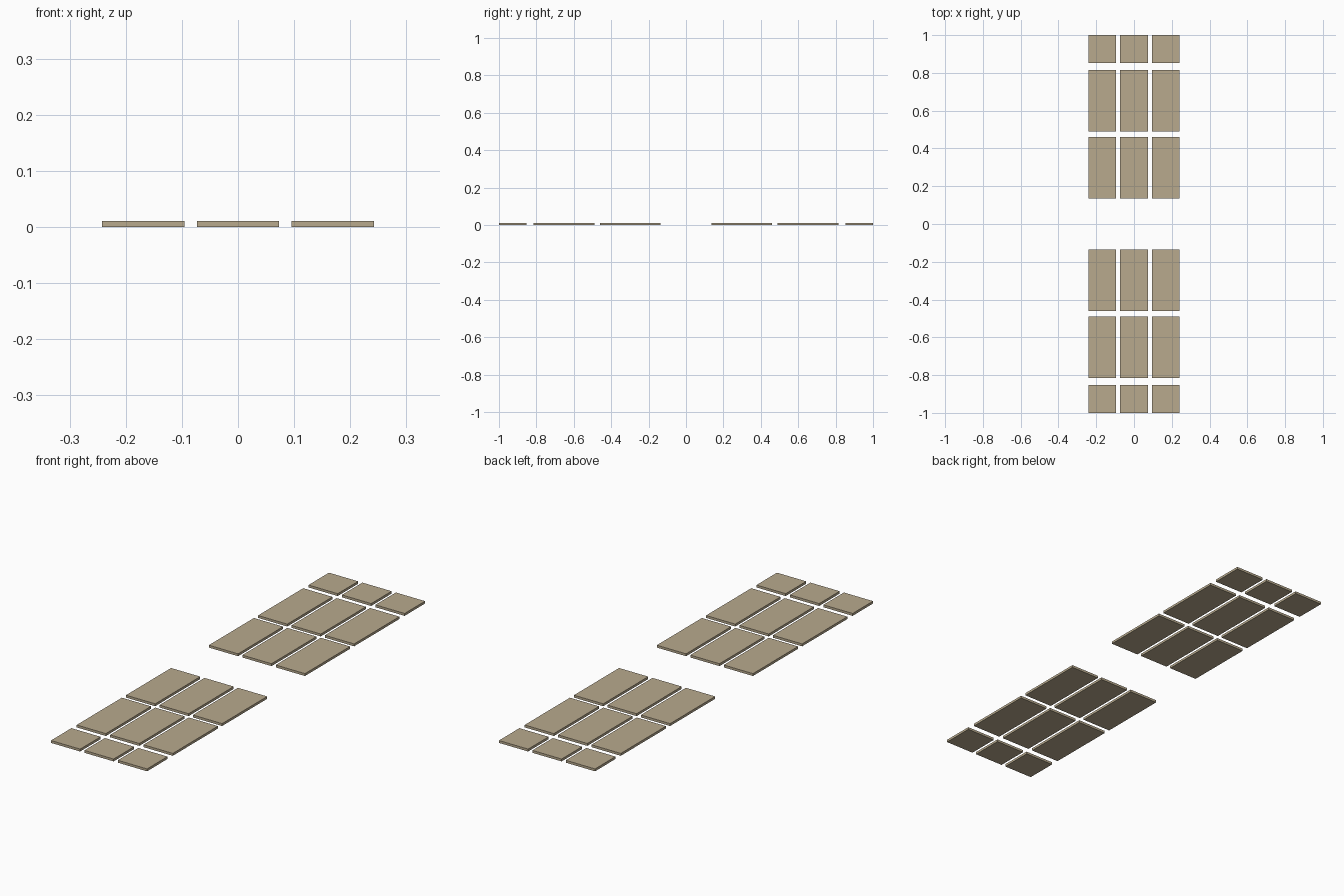
import bpy
import bmesh

if "Cube" in bpy.data.objects:
    bpy.data.objects.remove(bpy.data.objects["Cube"])

THICK = 0.011
COLUMNS = {"left": (-0.242, -0.095), "middle": (-0.0735, 0.0735), "right": (0.095, 0.242)}
ROWS = {"inner": (0.136, 0.460), "centre": (0.490, 0.815), "outer_square": (0.853, 1.0)}

stone = bpy.data.materials.new("tan_stone")
stone.diffuse_color = (0.48, 0.40, 0.27, 1)
stone.use_nodes = True
stone.node_tree.nodes["Principled BSDF"].inputs["Base Color"].default_value = stone.diffuse_color


def slab(name, x, y):
    """Flat rectangular slab standing on z = 0."""
    bm = bmesh.new()
    bmesh.ops.create_cube(bm, size=1)
    bmesh.ops.scale(bm, vec=(x[1] - x[0], y[1] - y[0], THICK), verts=bm.verts)
    mesh = bpy.data.meshes.new(name)
    bm.to_mesh(mesh)
    bm.free()
    mesh.materials.append(stone)
    ob = bpy.data.objects.new(name, mesh)
    ob.location = (sum(x) / 2, sum(y) / 2, THICK / 2)
    bpy.context.collection.objects.link(ob)


# Two mirrored groups of paving slabs, three columns by three rows each
for side, sign in (("back", 1), ("front", -1)):
    for row, (y0, y1) in ROWS.items():
        y = sorted((sign * y0, sign * y1))
        for col, x in COLUMNS.items():
            slab(f"{side}_{row}_slab_{col}", x, y)
